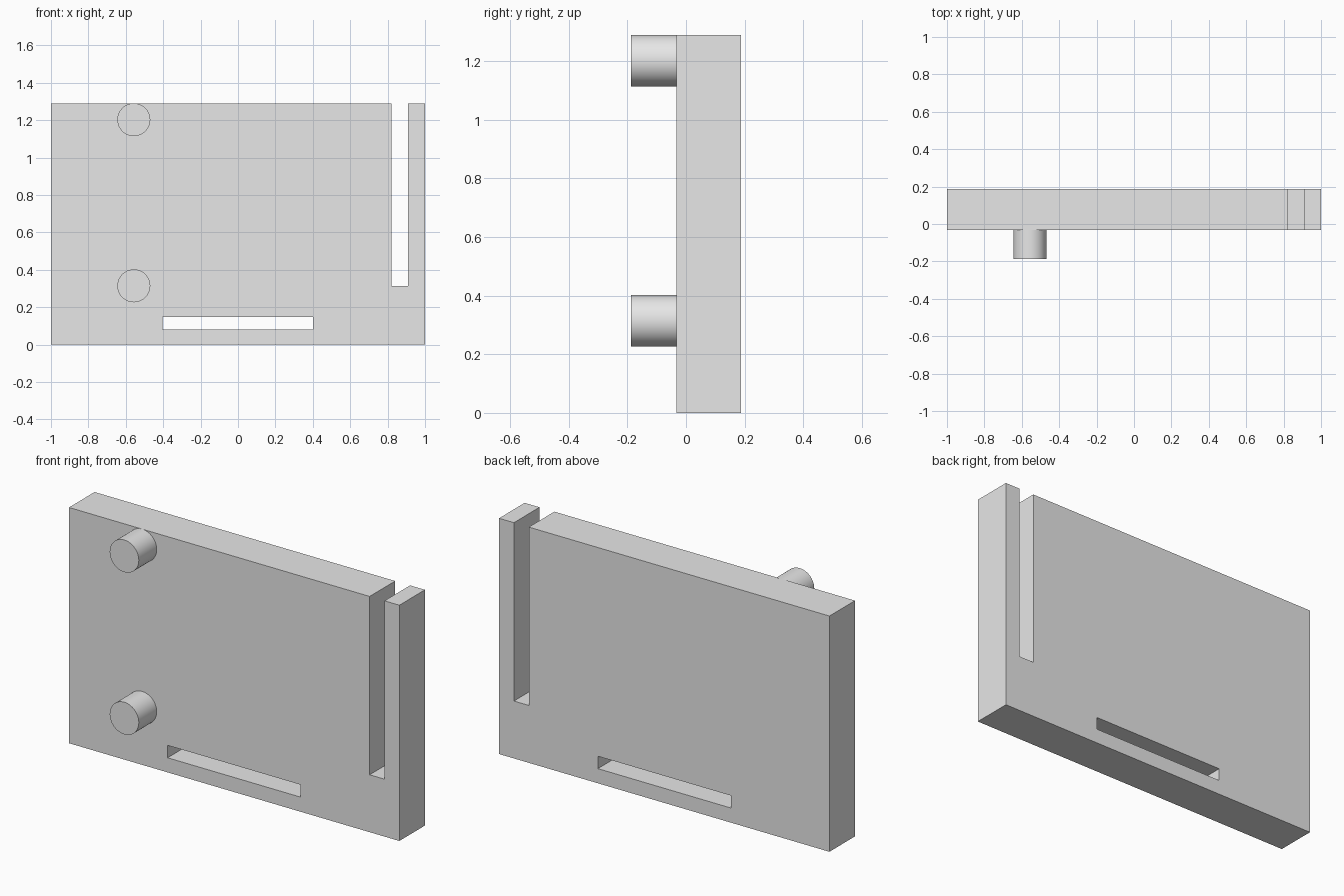
import bpy
from math import radians

default_cube = bpy.data.objects.get("Cube")
if default_cube:
    bpy.data.objects.remove(default_cube, do_unlink=True)

# Single plain grey
grey = bpy.data.materials.new("plain_grey")
grey.use_nodes = True
colour = (0.8, 0.8, 0.8, 1.0)
grey.diffuse_color = colour
grey.node_tree.nodes["Principled BSDF"].inputs["Base Color"].default_value = colour

FRONT, BACK = -0.033, 0.188
HEIGHT = 1.29
PEG_TIP, PEG_RADIUS = -0.188, 0.088


def box(name, x, y, z):
    """Box spanning the given (low, high) ranges."""
    spans = (x, y, z)
    bpy.ops.mesh.primitive_cube_add(size=1, location=[(a + b) / 2 for a, b in spans])
    obj = bpy.context.object
    obj.name = name
    obj.scale = [b - a for a, b in spans]
    bpy.ops.object.transform_apply(location=False, rotation=False, scale=True)
    obj.data.materials.append(grey)
    return obj


def cut(target, cutter):
    """Subtract the cutter from the target and discard it."""
    cutter.hide_render = True
    mod = target.modifiers.new("cut", "BOOLEAN")
    mod.operation = "DIFFERENCE"
    mod.solver = "EXACT"
    mod.object = cutter
    bpy.context.view_layer.objects.active = target
    bpy.ops.object.modifier_apply(modifier=mod.name)
    bpy.data.objects.remove(cutter, do_unlink=True)


# Plate with an open slot at its left side and a closed slot near the bottom
plate = box("plate", (-1, 1), (FRONT, BACK), (0, HEIGHT))
through = (FRONT - 0.1, BACK + 0.1)
cut(plate, box("side_slot_cutter", (0.82, 0.91), through, (0.314, HEIGHT + 0.1)))
cut(plate, box("bottom_slot_cutter", (-0.403, 0.402), through, (0.08, 0.148)))

# Round pegs on the front, the upper one flush with the top edge
peg_root = FRONT + 0.02
for name, z in (("lower_peg", 0.314), ("upper_peg", HEIGHT - PEG_RADIUS)):
    bpy.ops.mesh.primitive_cylinder_add(
        vertices=64, radius=PEG_RADIUS, depth=peg_root - PEG_TIP,
        location=(-0.557, (peg_root + PEG_TIP) / 2, z),
        rotation=(radians(90), 0, 0))
    peg = bpy.context.object
    peg.name = name
    peg.data.materials.append(grey)
    bpy.ops.object.shade_smooth_by_angle(angle=radians(30))
